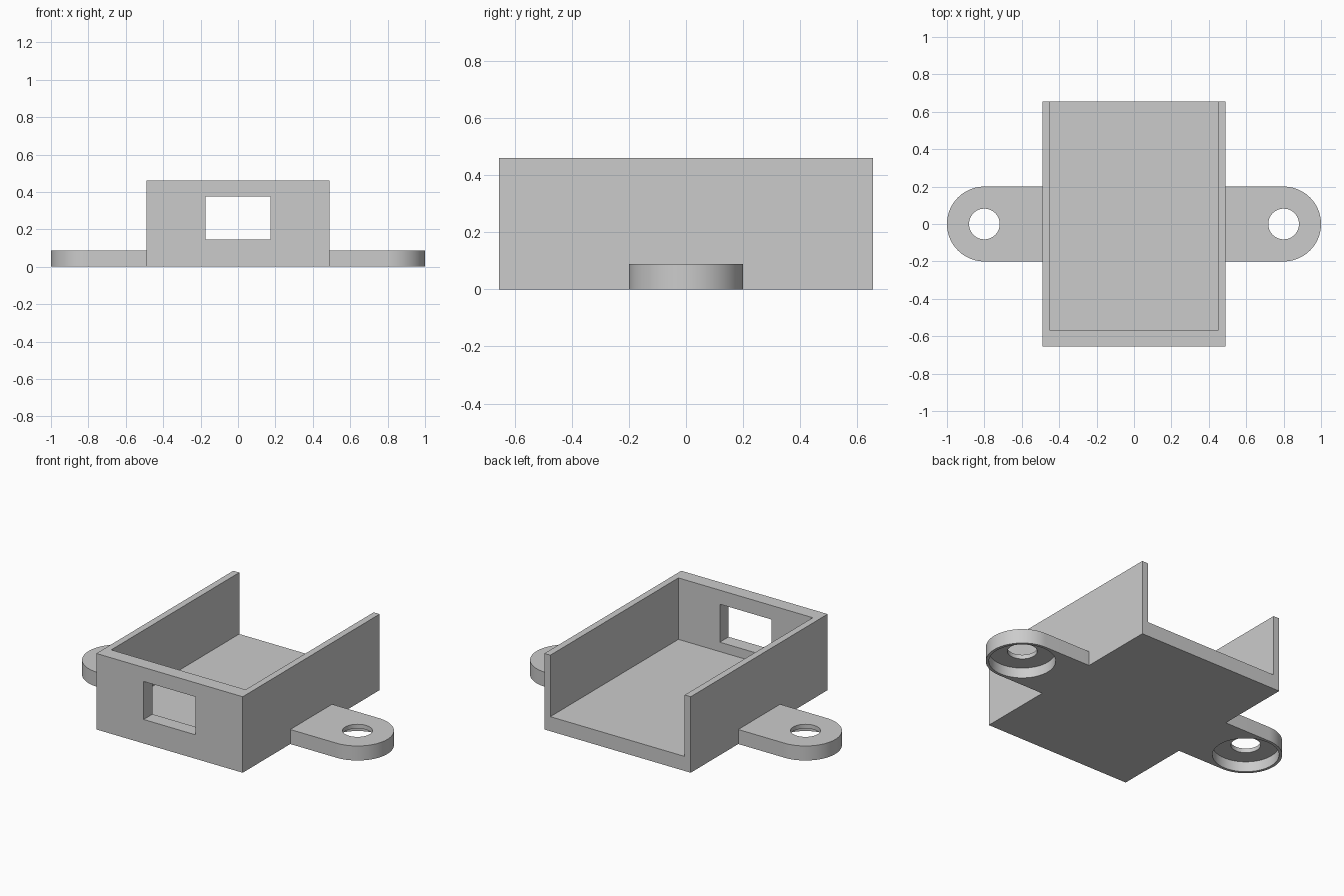
import bpy
import bmesh
import math
from mathutils import Matrix, Vector

default_cube = bpy.data.objects.get("Cube")
if default_cube:
    bpy.data.objects.remove(default_cube, do_unlink=True)

HALF_W, HALF_D, HEIGHT = 0.49, 0.655, 0.46
FLOOR = 0.088
SIDE_WALL, FRONT_WALL = 0.04, 0.085
TAB_X, TAB_R = 0.8, 0.2
HOLE_R, RECESS_R, RECESS_DEPTH = 0.082, 0.183, 0.062

grey = bpy.data.materials.new("light_grey")
grey.use_nodes = True
colour = (0.6, 0.6, 0.6, 1)
grey.diffuse_color = colour
grey.node_tree.nodes["Principled BSDF"].inputs["Base Color"].default_value = colour


def make_object(name, bm):
    bmesh.ops.recalc_face_normals(bm, faces=bm.faces[:])
    mesh = bpy.data.meshes.new(name)
    bm.to_mesh(mesh)
    bm.free()
    mesh.materials.append(grey)
    obj = bpy.data.objects.new(name, mesh)
    bpy.context.collection.objects.link(obj)
    return obj


def box(name, low, high):
    low, high = Vector(low), Vector(high)
    bm = bmesh.new()
    place = Matrix.Translation((low + high) / 2) @ Matrix.Diagonal((high - low).to_4d())
    place[3][3] = 1
    bmesh.ops.create_cube(bm, size=1, matrix=place)
    return make_object(name, bm)


def cylinder(name, radius, x, z_low, z_high):
    bm = bmesh.new()
    bmesh.ops.create_cone(bm, cap_ends=True, segments=64, radius1=radius, radius2=radius,
                          depth=z_high - z_low,
                          matrix=Matrix.Translation((x, 0, (z_low + z_high) / 2)))
    return make_object(name, bm)


def activate(obj):
    bpy.ops.object.select_all(action="DESELECT")
    obj.select_set(True)
    bpy.context.view_layer.objects.active = obj


def cut(obj, cutter):
    cutter.hide_render = True
    mod = obj.modifiers.new("cut", "BOOLEAN")
    mod.operation = "DIFFERENCE"
    mod.solver = "EXACT"
    mod.object = cutter
    activate(obj)
    bpy.ops.object.modifier_apply(modifier=mod.name)
    bpy.data.objects.remove(cutter, do_unlink=True)


# Tray: open at the top and back, with a window in the front wall
tray = box("tray", (-HALF_W, -HALF_D, 0), (HALF_W, HALF_D, HEIGHT))
inner = HALF_W - SIDE_WALL
cut(tray, box("cavity_cutter", (-inner, FRONT_WALL - HALF_D, FLOOR), (inner, 1, 1)))
cut(tray, box("window_cutter", (-0.173, -1, 0.145), (0.173, -0.4, 0.375)))

# Mounting tab: straight sides with a rounded outer end
bm = bmesh.new()
outline = [(HALF_W, -TAB_R)]
steps = 48
for i in range(steps + 1):
    a = math.pi * (i / steps - 0.5)
    outline.append((TAB_X + TAB_R * math.cos(a), TAB_R * math.sin(a)))
outline.append((HALF_W, TAB_R))
base = bm.faces.new([bm.verts.new((x, y, 0)) for x, y in outline])
side = bmesh.ops.extrude_face_region(bm, geom=[base])
top = [v for v in side["geom"] if isinstance(v, bmesh.types.BMVert)]
bmesh.ops.translate(bm, verts=top, vec=(0, 0, FLOOR))
if not base.is_valid or len(base.link_loops if hasattr(base, "link_loops") else []) < 0:
    bm.faces.ensure_lookup_table()
tabs = make_object("mounting_tabs", bm)

# Screw hole, with a wide recess on the underside
cut(tabs, cylinder("recess_cutter", RECESS_R, TAB_X, -0.1, RECESS_DEPTH))
cut(tabs, cylinder("hole_cutter", HOLE_R, TAB_X, -0.1, 0.2))
activate(tabs)
bpy.ops.object.shade_smooth_by_angle(angle=math.radians(30))

# Matching tab on the other side
mirror = tabs.modifiers.new("mirror", "MIRROR")
mirror.use_axis[0] = True
mirror.use_mirror_merge = False
